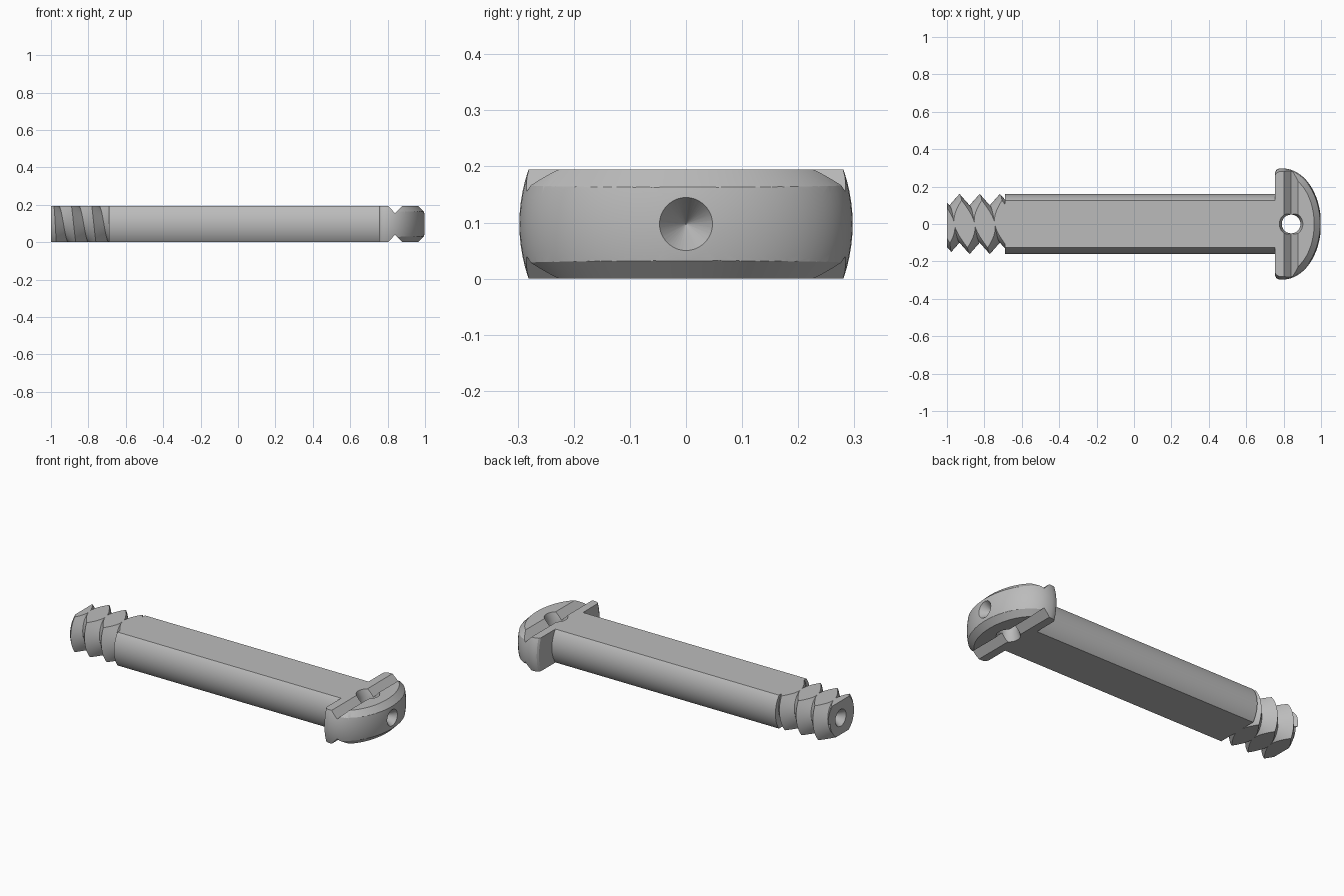
import bpy, bmesh, math
from mathutils import Matrix, Vector

cube = bpy.data.objects.get("Cube")
if cube:
    bpy.data.objects.remove(cube, do_unlink=True)

MID = 0.0975           # height of the bolt axis; flats lie MID above and below
TAU = 2 * math.pi

steel = bpy.data.materials.new("plain_grey")
steel.use_nodes = True
colour = (0.5, 0.5, 0.5, 1)
steel.diffuse_color = colour
steel.node_tree.nodes["Principled BSDF"].inputs["Base Color"].default_value = colour


def finish_mesh(name, bm):
    bmesh.ops.recalc_face_normals(bm, faces=bm.faces)
    mesh = bpy.data.meshes.new(name)
    bm.to_mesh(mesh)
    bm.free()
    mesh.materials.append(steel)
    obj = bpy.data.objects.new(name, mesh)
    bpy.context.collection.objects.link(obj)
    return obj


def loft(name, rings):
    """Solid skinned through closed rings of equal length, capped at both ends."""
    bm = bmesh.new()
    rows = [[bm.verts.new(p) for p in ring] for ring in rings]
    n = len(rows[0])
    for a, b in zip(rows, rows[1:]):
        for i in range(n):
            j = (i + 1) % n
            bm.faces.new((a[i], a[j], b[j], b[i]))
    bm.faces.new(rows[0])
    bm.faces.new(rows[-1])
    return finish_mesh(name, bm)


def turned(name, profile, n=96):
    """Solid of revolution about the bolt axis from (x, radius) pairs."""
    return loft(name, [[(x, r * math.cos(TAU * i / n), MID + r * math.sin(TAU * i / n))
                        for i in range(n)] for x, r in profile])


def box(name, x0, x1, z0=0, z1=2 * MID):
    return loft(name, [[(x, -1, z0), (x, 1, z0), (x, 1, z1), (x, -1, z1)] for x in (x0, x1)])


def boolean(obj, cutter, operation):
    cutter.hide_render = True
    mod = obj.modifiers.new(operation, "BOOLEAN")
    mod.operation, mod.object, mod.solver = operation, cutter, "EXACT"
    bpy.context.view_layer.objects.active = obj
    bpy.ops.object.modifier_apply(modifier=mod.name)
    bpy.data.objects.remove(cutter, do_unlink=True)


def smooth(obj):
    bpy.ops.object.select_all(action="DESELECT")
    obj.select_set(True)
    bpy.context.view_layer.objects.active = obj
    bpy.ops.object.shade_smooth_by_angle(angle=math.radians(25))


# Shank: a round bar with flats above and below
shank = turned("shank", [(-0.69, 0.16), (0.755, 0.16)])
boolean(shank, box("flats", -2, 2), "INTERSECT")
smooth(shank)

# Screw thread: crest and root rows following a helix
PITCH, CREST, ROOT, N, ROWS = 0.108, 0.16, 0.098, 72, 12
bm = bmesh.new()
cols = []
for k in range(N):
    a = TAU * k / N
    col = []
    for j in range(ROWS):
        r = CREST if j % 2 else ROOT
        x = -0.717 + PITCH * (k / N + (j - 7) / 2)
        col.append(bm.verts.new((x, r * math.cos(a), MID + r * math.sin(a))))
    cols.append(col)
for k in range(N):
    shift = 2 if k == N - 1 else 0
    nxt = cols[(k + 1) % N]
    for j in range(ROWS - 1 - shift):
        bm.faces.new((cols[k][j], nxt[j + shift], nxt[j + 1 + shift], cols[k][j + 1]))
left = [c[0] for c in cols] + [cols[0][2], cols[0][1]]
right = [c[-1] for c in cols] + [cols[-1][-2], cols[-1][-3]]
for loop, x in ((left, -1.6), (right, -0.1)):
    tip = bm.verts.new((x, 0, MID))
    for a, b in zip(loop, loop[1:] + loop[:1]):
        bm.faces.new((a, b, tip))
thread = finish_mesh("screw_thread", bm)
boolean(thread, box("flats", -1, -0.69), "INTERSECT")
boolean(thread, turned("end_taper", [(-1.02, 0.1), (-0.95, 0.18), (-0.6, 0.18)]), "INTERSECT")

# Domed head
dome = [(0.755, 0.279), (0.762, 0.29), (0.775, 0.296), (0.795, 0.297)]
for i in range(1, 17):
    t = math.pi / 2 * i / 16
    dome.append((0.795 + 0.205 * math.sin(t), max(0.297 * math.cos(t), 0.002)))
head = turned("head", dome)

# Bevel around the front of the head, leaving the rear flange square
def outline(offset, z):
    pts = []
    for i in range(65):
        t = math.pi * (i / 64 - 0.5)
        pts.append((0.795 + (0.205 + offset) * math.cos(t), (0.297 + offset) * math.sin(t), z))
    return [(0.7, pts[0][1], z)] + pts + [(0.7, pts[-1][1], z)]

bevel = loft("bevel", [outline(-0.037, 0), outline(0.06, MID), outline(-0.037, 2 * MID)])
boolean(bevel, box("flange", 0.6, 0.84), "UNION")
boolean(head, bevel, "INTERSECT")

# V grooves across the top and bottom of the head
for s in (1, -1):
    z = MID + s * MID
    groove = loft("groove", [[(0.79, y, z + s * 0.0125), (0.84, y, z - s * 0.04),
                              (0.89, y, z + s * 0.0125)] for y in (-0.5, 0.5)])
    boolean(head, groove, "DIFFERENCE")

# Cross hole through the head, slightly flared at both mouths
mouths = [(-0.01, 0.066), (0.04, 0.05), (0.155, 0.05), (0.205, 0.066)]
cross = loft("cross_hole", [[(0.84 + r * math.cos(TAU * i / 48), r * math.sin(TAU * i / 48), z)
                             for i in range(48)] for z, r in mouths])
boolean(head, cross, "DIFFERENCE")

# Conical centre holes in both ends
for obj, s in ((head, 1), (thread, -1)):
    cone = turned("centre_hole", [(s * 0.93, 0.001), (s * 1.01, 0.056)], 48)
    boolean(obj, cone, "DIFFERENCE")
    smooth(obj)
